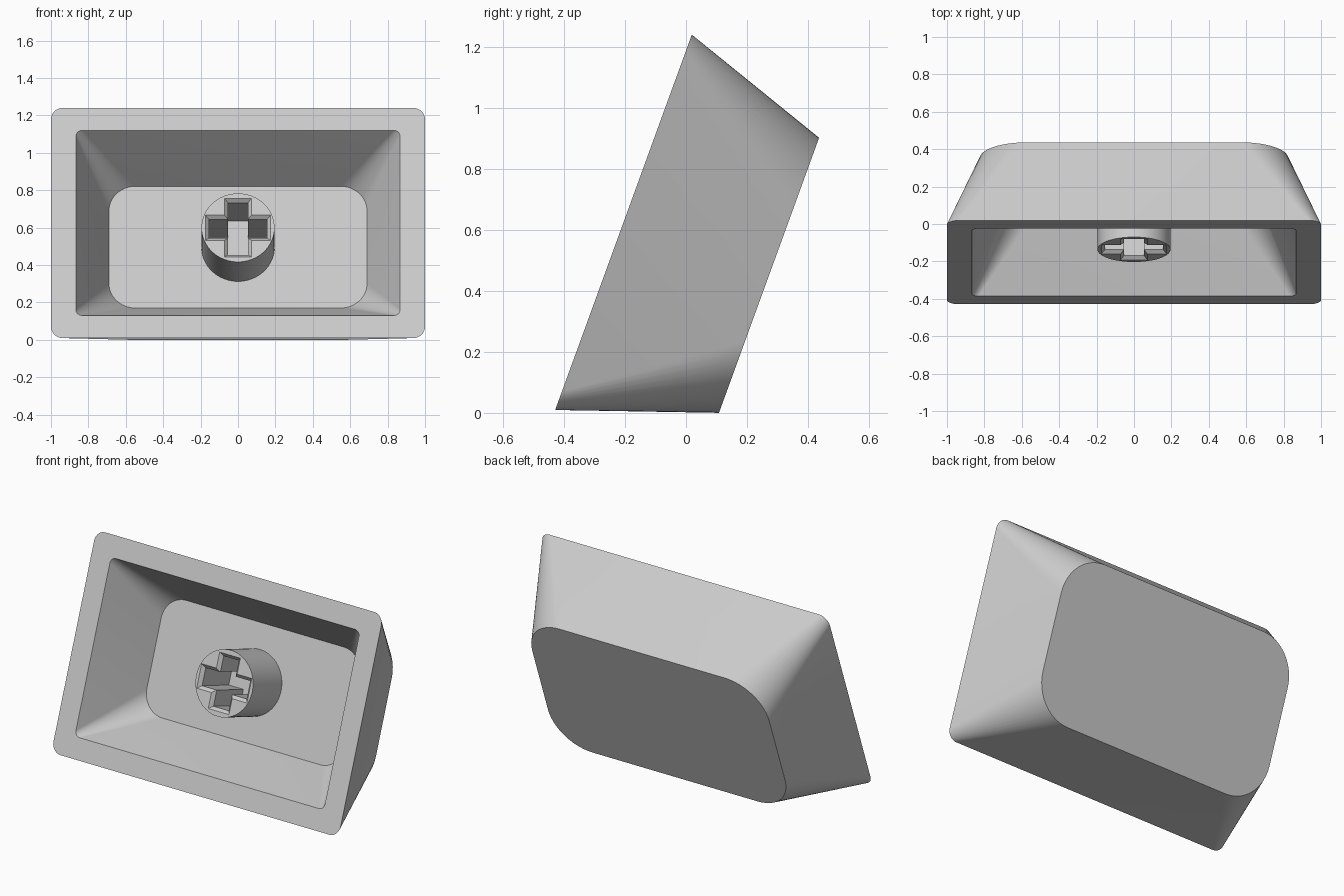
import bpy
import bmesh
import math

if "Cube" in bpy.data.objects:
    bpy.data.objects.remove(bpy.data.objects["Cube"], do_unlink=True)

# Single plain grey plastic
grey = bpy.data.materials.new("light grey plastic")
grey.use_nodes = True
GREY = (0.6, 0.6, 0.6, 1.0)
grey.diffuse_color = GREY
grey.node_tree.nodes["Principled BSDF"].inputs["Base Color"].default_value = GREY

TILT = math.radians(70)
CENTRE = (0, -0.205, 0.625)


def rounded_rect(half_w, half_h, radius, segments=12):
    points = []
    for corner, (sx, sy) in enumerate([(1, 1), (-1, 1), (-1, -1), (1, -1)]):
        for i in range(segments + 1):
            a = (corner + i / segments) * math.pi / 2
            points.append((sx * (half_w - radius) + radius * math.cos(a),
                           sy * (half_h - radius) + radius * math.sin(a)))
    return points


def circle(radius, count=64):
    return [(radius * math.cos(i * math.tau / count),
             radius * math.sin(i * math.tau / count)) for i in range(count)]


def cross(arm_x, arm_y, half):
    quarter = [(arm_x, half), (half, half), (half, arm_y)]
    points = []
    for sx, sy in [(1, 1), (-1, 1), (-1, -1), (1, -1)]:
        part = quarter if sx * sy > 0 else quarter[::-1]
        points += [(sx * x, sy * y) for x, y in part]
    return points


def add_ring(bm, points, z):
    return [bm.verts.new((x, y, z)) for x, y in points]


def bridge(bm, a, b):
    n = len(a)
    for i in range(n):
        j = (i + 1) % n
        bm.faces.new((a[i], a[j], b[j], b[i]))


def finish(bm, name):
    bmesh.ops.recalc_face_normals(bm, faces=bm.faces)
    mesh = bpy.data.meshes.new(name)
    bm.to_mesh(mesh)
    bm.free()
    mesh.materials.append(grey)
    obj = bpy.data.objects.new(name, mesh)
    bpy.context.collection.objects.link(obj)
    obj.location = CENTRE
    obj.rotation_euler.x = TILT
    bpy.ops.object.select_all(action='DESELECT')
    obj.select_set(True)
    bpy.context.view_layer.objects.active = obj
    bpy.ops.object.shade_smooth_by_angle(angle=math.radians(30))
    return obj


# Hollow tapered shell: closed face, outer rim, inner rim, inner floor
bm = bmesh.new()
sections = [(-0.508, 0.825, 0.48, 0.25),
            (0, 1.0, 0.655, 0.065),
            (0, 0.867, 0.527, 0.035),
            (-0.378, 0.69, 0.346, 0.14)]
rings = [add_ring(bm, rounded_rect(w, h, r), z) for z, w, h, r in sections]
for a, b in zip(rings, rings[1:]):
    bridge(bm, a, b)
bm.faces.new(rings[0])
bm.faces.new(rings[-1])
finish(bm, "cap_shell")

# Round stem with a chamfered cross-shaped socket
bm = bmesh.new()
TOP = -0.073
base = add_ring(bm, circle(0.195), -0.42)
rim = add_ring(bm, circle(0.195), TOP)
mouth = add_ring(bm, cross(0.175, 0.166, 0.072), TOP)
throat = add_ring(bm, cross(0.155, 0.148, 0.053), TOP - 0.02)
floor = add_ring(bm, cross(0.155, 0.148, 0.053), -0.375)
bridge(bm, base, rim)
bridge(bm, mouth, throat)
bridge(bm, throat, floor)
bm.faces.new(base)
bm.faces.new(floor)
edges = [bm.edges.get((ring[i - 1], ring[i]))
         for ring in (rim, mouth) for i in range(len(ring))]
bmesh.ops.triangle_fill(bm, edges=edges, use_beauty=True, normal=(0, 0, 1))
finish(bm, "stem")
